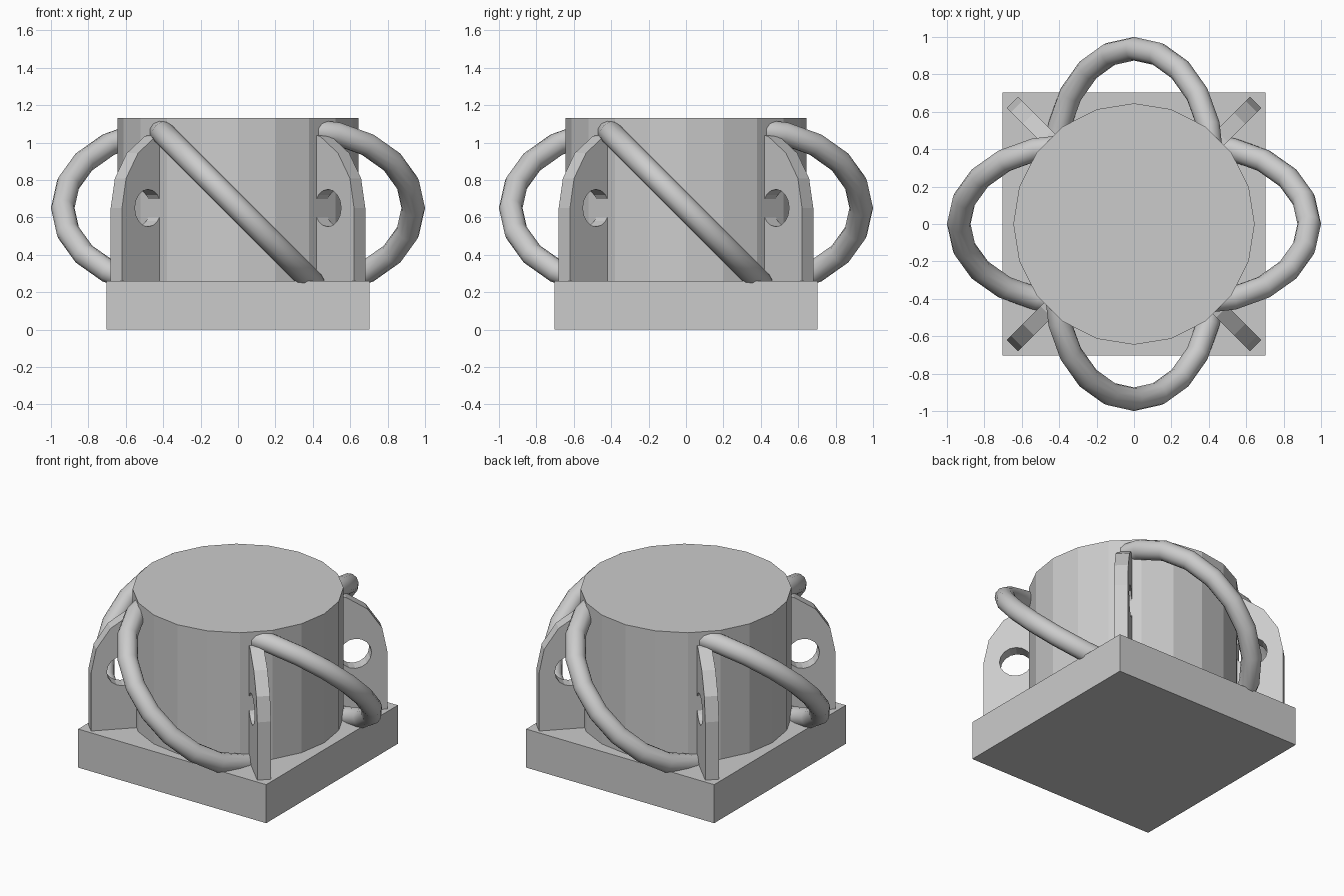
import bpy
from math import sin, cos, pi, radians
from mathutils import Matrix, Vector

cube = bpy.data.objects.get("Cube")
if cube:
    bpy.data.objects.remove(cube, do_unlink=True)

grey = bpy.data.materials.new("plain_grey")
grey.use_nodes = True
grey.diffuse_color = (0.6, 0.6, 0.6, 1)
grey.node_tree.nodes["Principled BSDF"].inputs["Base Color"].default_value = (0.6, 0.6, 0.6, 1)

BASE_TOP, DRUM_TOP, MID = 0.26, 1.13, 0.65


def finish(name):
    obj = bpy.context.object
    obj.name = obj.data.name = name
    obj.data.materials.append(grey)
    return obj


def arc(cx, cy, radius, start, end, steps):
    angles = [start + (end - start) * i / steps for i in range(steps + 1)]
    return [(cx + radius * cos(a), cy + radius * sin(a)) for a in angles]


def fin_mesh():
    """Upright plate with a rounded outer shoulder and a round hole."""
    curve = bpy.data.curves.new("fin_profile", "CURVE")
    curve.dimensions = "2D"
    curve.fill_mode = "BOTH"
    curve.extrude = 0.0425
    outline = [(0.45, BASE_TOP - 0.01), (0.92, BASE_TOP - 0.01)]
    outline += arc(0.505, MID, 0.415, 0, pi / 2, 4) + [(0.45, MID + 0.415)]
    hole = arc(0.722, MID, 0.1, 0, 2 * pi, 16)[:-1]
    for points in (outline, hole):
        spline = curve.splines.new("POLY")
        spline.points.add(len(points) - 1)
        for p, (x, y) in zip(spline.points, points):
            p.co = (x, y, 0, 1)
        spline.use_cyclic_u = True
    helper = bpy.data.objects.new("fin_profile", curve)
    bpy.context.collection.objects.link(helper)
    graph = bpy.context.evaluated_depsgraph_get()
    mesh = bpy.data.meshes.new_from_object(helper.evaluated_get(graph))
    bpy.data.objects.remove(helper, do_unlink=True)
    mesh.name = "fin"
    mesh.materials.clear()
    mesh.materials.append(grey)
    mesh.shade_flat()
    # stand the profile upright
    mesh.transform(Matrix.Rotation(pi / 2, 4, "X"))
    return mesh


# Square base
bpy.ops.mesh.primitive_cube_add(size=1, location=(0, 0, BASE_TOP / 2))
base = finish("base_plate")
base.data.transform(Matrix.Diagonal((1.404, 1.404, BASE_TOP, 1)))

# Drum
bpy.ops.mesh.primitive_cylinder_add(vertices=20, radius=0.645, depth=DRUM_TOP - BASE_TOP,
                                    location=(0, 0, (DRUM_TOP + BASE_TOP) / 2))
finish("drum")

# Four corner fins and four tilted handle rings, one of each per quarter turn
fin = fin_mesh()
for i, side in enumerate(("front", "left", "back", "right")):
    turn = Matrix.Rotation(i * pi / 2, 4, "Z")

    plate = bpy.data.objects.new(side + "_corner_fin", fin)
    bpy.context.collection.objects.link(plate)
    plate.matrix_world = turn @ Matrix.Rotation(-pi / 4, 4, "Z")

    bpy.ops.mesh.primitive_torus_add(major_segments=20, minor_segments=12,
                                     major_radius=0.592, minor_radius=0.063)
    ring = finish(side + "_ring")
    # a vertex of the ring faces outward; the ring slopes down to its right
    ring.matrix_world = (turn @ Matrix.Translation(Vector((0, -0.345, MID)))
                         @ Matrix.Rotation(pi / 4, 4, "Y"))
    bpy.ops.object.shade_smooth_by_angle(angle=radians(40))
